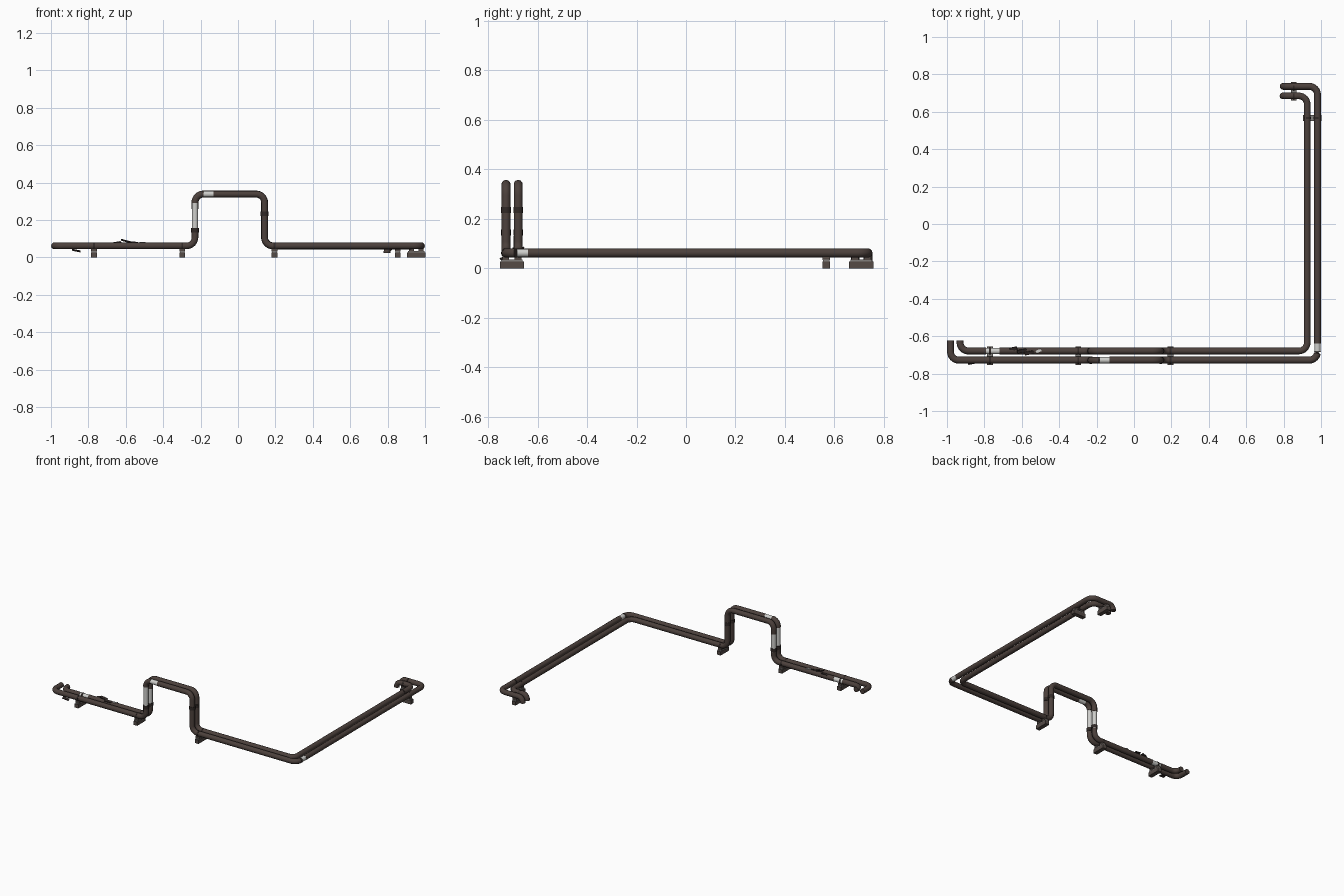
import bpy, math
from mathutils import Vector, Matrix

if "Cube" in bpy.data.objects:
    bpy.data.objects.remove(bpy.data.objects["Cube"])

def mat(name, c):
    m = bpy.data.materials.new(name)
    m.diffuse_color = (*c, 1)
    m.use_nodes = True
    m.node_tree.nodes["Principled BSDF"].inputs["Base Color"].default_value = m.diffuse_color
    return m

BROWN = mat("brown_insulation", (0.072, 0.052, 0.045))
WHITE = mat("bare_pipe_white", (0.62, 0.62, 0.60))
GREY = mat("bracket_metal", (0.22, 0.21, 0.20))
BLOCK = mat("bracket_block", (0.09, 0.07, 0.062))
DARK = mat("torn_edge_dark", (0.03, 0.022, 0.02))

def add_mesh(name, me, m, smooth=False):
    ob = bpy.data.objects.new(name, me)
    bpy.context.collection.objects.link(ob)
    me.materials.clear()
    me.materials.append(m)
    if smooth:
        bpy.ops.object.select_all(action='DESELECT')
        ob.select_set(True)
        bpy.context.view_layer.objects.active = ob
        bpy.ops.object.shade_smooth_by_angle(angle=math.radians(50))
    return ob

def tube(name, pts, r, m):
    cu = bpy.data.curves.new(name, 'CURVE')
    cu.dimensions = '3D'
    cu.bevel_depth = r
    cu.bevel_resolution = 3
    cu.use_fill_caps = True
    sp = cu.splines.new('POLY')
    sp.points.add(len(pts) - 1)
    for p, q in zip(sp.points, pts):
        p.co = (*q, 1)
    tmp = bpy.data.objects.new("tmp", cu)
    bpy.context.collection.objects.link(tmp)
    me = bpy.data.meshes.new_from_object(
        tmp.evaluated_get(bpy.context.evaluated_depsgraph_get()))
    bpy.data.objects.remove(tmp)
    return add_mesh(name, me, m, True)

def box(name, c, s, m, rot=(0, 0, 0)):
    x, y, z = (v / 2 for v in s)
    vs = [(a, b, d) for a in (-x, x) for b in (-y, y) for d in (-z, z)]
    fs = [(0, 1, 3, 2), (4, 6, 7, 5), (0, 4, 5, 1), (2, 3, 7, 6), (0, 2, 6, 4), (1, 5, 7, 3)]
    me = bpy.data.meshes.new(name)
    me.from_pydata(vs, [], fs)
    ob = add_mesh(name, me, m)
    ob.location = c
    ob.rotation_euler = rot
    return ob

def pipe(name, way, cuts, bend=0.045):
    """Filleted run; the sections between pairs of cut points are bare pipe."""
    W = [Vector(p) for p in way]
    pieces, cur = [], [W[0]]
    for i in range(1, len(W)):
        a, b = W[i - 1], W[i]
        d = (b - a).normalized()
        on = [c for c in map(Vector, cuts)
              if 0 < (c - a).dot(d) < (b - a).length and ((c - a) - d * (c - a).dot(d)).length < 1e-4]
        for c in sorted(on, key=lambda c: (c - a).length):
            cur.append(c)
            pieces.append(cur)
            cur = [c]
        if i == len(W) - 1:
            cur.append(b)
            break
        e = (W[i + 1] - b).normalized()
        r = min(bend, (W[i + 1] - b).length * 0.9)
        cen = b - d * r + e * r
        for k in range(9):
            t = math.pi / 2 * k / 8
            cur.append(cen - e * r * math.cos(t) + d * r * math.sin(t))
    pieces.append(cur)
    for k, p in enumerate(pieces):
        bare = k % 2
        tube(f"{name}_{'bare' if bare else 'insulation'}_{k}", p,
             0.0170 if bare else 0.0185, WHITE if bare else BROWN)

Z, T = 0.062, 0.339          # low run and top of the step-over
L, R = -0.23, 0.142          # step-over uprights
YO, YI = -0.728, -0.679      # outer and inner pipe lines

def route(x0, y, x1, y1):
    return [(x0, -0.622, Z), (x0, y, Z), (L, y, Z), (L, y, T), (R, y, T), (R, y, Z),
            (x1, y, Z), (x1, y1, Z), (0.797, y1, Z), (0.797, y1, 0.024)]

pipe("outer_pipe", route(-0.981, YO, 0.981, 0.736),
     [(L, YO, 0.15), (L, YO, 0.29), (-0.185, YO, T), (-0.13, YO, T),
      (0.981, -0.683, Z), (0.981, -0.64, Z)])
pipe("inner_pipe", route(-0.93, YI, 0.926, 0.685),
     [(-0.79, YI, Z), (-0.72, YI, Z), (L, YI, 0.13), (L, YI, 0.26)])

# floor brackets: block, saddle plate and a clip under each pipe
def bracket(name, cx, cy, along_x):
    def sz(a, b, h):
        return (a, b, h) if along_x else (b, a, h)
    box(name + "_block", (cx, cy, 0.0135), sz(0.03, 0.098, 0.027), BLOCK)
    box(name + "_plate", (cx, cy, 0.031), sz(0.026, 0.086, 0.008), GREY)
    for s in (-0.025, 0.025):
        c = (cx, cy + s, 0.04) if along_x else (cx + s, cy, 0.04)
        box(name + "_saddle", c, sz(0.03, 0.028, 0.014), BLOCK)
        p = Vector((cx, cy + s, Z)) if along_x else Vector((cx + s, cy, Z))
        d = Vector((0.005, 0, 0)) if along_x else Vector((0, 0.005, 0))
        tube(name + "_clip", [p - d, p + d], 0.0195, DARK)

for i, x in enumerate((-0.77, -0.298, 0.195)):
    bracket(f"front_bracket_{i}", x, -0.704, True)
bracket("side_bracket", 0.953, 0.567, False)
bracket("back_bracket", 0.854, 0.709, True)

# torn flaps of insulation
for i, (x, y, z, w, a) in enumerate((
        (-0.60, YI, 0.088, 0.05, 0.25), (-0.645, YI + 0.012, 0.079, 0.04, -0.15),
        (-0.56, YI - 0.01, 0.08, 0.05, 0.1), (-0.865, YO - 0.012, 0.037, 0.045, 0.2))):
    box(f"torn_flap_{i}", (x, y, z), (w, 0.018, 0.006), DARK, (0.3, a, 0.2))
box("bare_patch", (-0.51, YI, 0.080), (0.03, 0.014, 0.005), WHITE, (0, 0, 0.4))
for y in (YO, YI):
    for x, z in ((L, 0.145), (R, 0.235)):
        tube("torn_collar", [(x, y, z - 0.012), (x, y, z + 0.012)], 0.0205, DARK)
